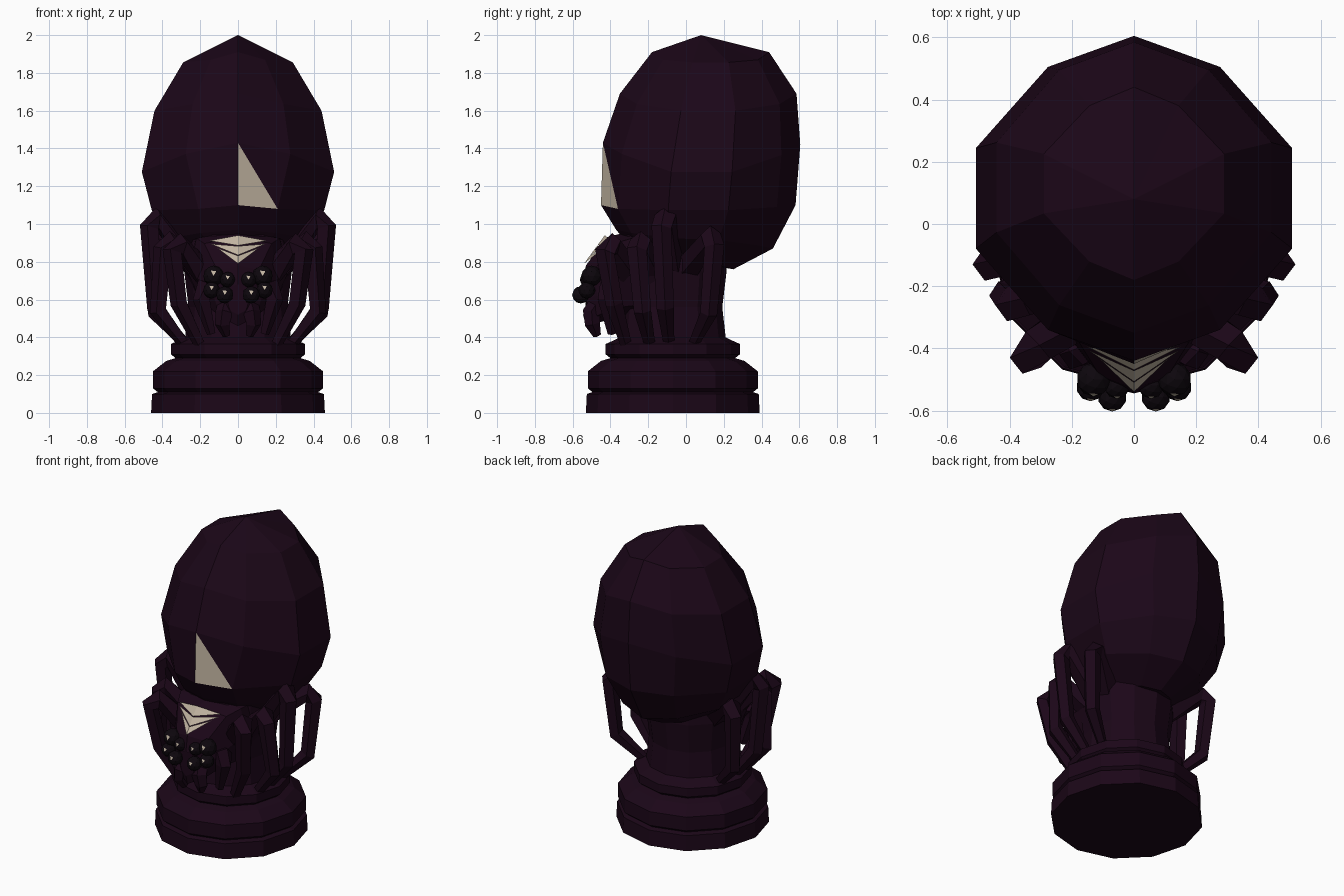
import bpy, bmesh
from math import sin, cos, pi
from mathutils import Vector

if "Cube" in bpy.data.objects:
    bpy.data.objects.remove(bpy.data.objects["Cube"])


def material(name, rgb):
    m = bpy.data.materials.new(name)
    m.diffuse_color = (*rgb, 1)
    m.use_nodes = True
    m.node_tree.nodes["Principled BSDF"].inputs["Base Color"].default_value = m.diffuse_color
    return m


PURPLE = material("dark_purple", (0.011, 0.002, 0.009))
CREAM = material("cream", (0.54, 0.46, 0.36))
BLACK = material("black", (0.004, 0.002, 0.004))


def finish(name, bm, *mats, recalc=True):
    if recalc:
        bmesh.ops.recalc_face_normals(bm, faces=bm.faces)
    me = bpy.data.meshes.new(name)
    bm.to_mesh(me)
    bm.free()
    ob = bpy.data.objects.new(name, me)
    bpy.context.collection.objects.link(ob)
    for m in mats:
        me.materials.append(m)
    return ob


def loft(bm, rings):
    """Skin a list of equal rings and cap both ends."""
    vs = [[bm.verts.new(p) for p in r] for r in rings]
    n = len(vs[0])
    for a, b in zip(vs, vs[1:]):
        for i in range(n):
            j = (i + 1) % n
            bm.faces.new((a[i], a[j], b[j], b[i]))
    bm.faces.new(vs[0])
    bm.faces.new(vs[-1])
    return vs


# pedestal and column: one turned 12-sided profile
profile = [(.46, 0), (.455, .10), (.425, .11), (.45, .13), (.45, .22), (.38, .275),
           (.33, .29), (.355, .31), (.355, .365), (.31, .385), (.28, .40),
           (.262, .56), (.285, .75), (.27, .95)]
bm = bmesh.new()
loft(bm, [[(r * cos(2 * pi * i / 12), -.070 + r * sin(2 * pi * i / 12), z)
           for i in range(12)] for r, z in profile])
finish("pedestal", bm, PURPLE)

# abdomen: ten-sided tilted egg (front y, front z, back y, back z, half width, side z)
egg = [(-.18, 1.91, .44, 1.91, .305, 1.85), (-.35, 1.69, .585, 1.69, .465, 1.59),
       (-.44, 1.43, .605, 1.42, .535, 1.26), (-.45, 1.10, .58, 1.10, .48, 1.07),
       (-.37, .97, .46, .87, .38, .92), (-.28, .86, .25, .76, .22, .80)]
rings = []
for n, (yf, zf, yb, zb, w, zs) in enumerate(egg):
    ring = []
    for i in range(10):
        a = 2 * pi * i / 10
        c = cos(a)
        p = [w * sin(a), (yf + yb) / 2 - (yb - yf) / 2 * c,
             zs + ((zf if c > 0 else zb) - zs) * c * c]
        if i in (1, 4, 6, 9):  # flatter facets beside the keel
            p[0] *= .8 if n == 0 else .88
            p[2] -= .02 if n < 2 else 0
        ring.append(p)
    rings.append(ring)
rings[3][1] = [.21, -.36, 1.08]
rings[3][9] = [-.21, -.36, 1.08]
bm = bmesh.new()
vs = loft(bm, rings)
top = next(f for f in bm.faces if set(f.verts) == set(vs[0]))
bmesh.ops.poke(bm, faces=[top])
peak = next(v for v in bm.verts if all(v not in r for r in vs))
peak.co = (0, .08, 2.0)
# cream marking on one front facet
front = next(f for f in bm.faces
             if {vs[2][0], vs[2][1], vs[3][0], vs[3][1]} == set(f.verts))
bm.faces.remove(front)
bm.faces.new((vs[2][0], vs[3][0], vs[3][1])).material_index = 1
bm.faces.new((vs[2][0], vs[3][1], vs[2][1]))
finish("abdomen", bm, PURPLE, CREAM)

# head: eight-sided keeled loft running forward (y, half width, centre z, half height, keel)
bm = bmesh.new()
rings = []
for y, w, zc, h, keel in [(-.08, .27, .72, .24, 0), (-.30, .26, .73, .23, .02),
                          (-.42, .21, .71, .22, .06), (-.53, .13, .62, .16, .06),
                          (-.545, .06, .60, .08, .02)]:
    ring = []
    for i in range(8):
        a = pi * i / 4
        k = 1.2 if i in (1, 7) else 1
        ring.append((k * w * sin(a), y + keel * abs(sin(a)), zc + k * h * cos(a)))
    rings.append(ring)
loft(bm, rings)
finish("head", bm, PURPLE)

# forehead marking: three cream chevrons lying on the two brow facets
c0, c1 = Vector(rings[2][0]), Vector(rings[3][0])
e0, e1 = Vector(rings[2][1]), Vector(rings[3][1])
off = Vector((0, -.010, .010))
bm = bmesh.new()
for t0, t1, tip, reach in [(0, .36, 0, .85), (.38, .70, .12, .85), (.72, 1.0, .30, .7)]:
    for s in (-1, 1):
        c = c0.lerp(c1, tip)
        pts = [c0.lerp(c1, t0), c0.lerp(c1, t1), c.lerp(e0.lerp(e1, tip), reach)]
        f = bm.faces.new([bm.verts.new((s * (p + off).x, (p + off).y, (p + off).z)) for p in pts])
        f.normal_update()
        if f.normal.y > 0:
            f.normal_flip()
finish("forehead_marking", bm, CREAM, recalc=False)

# eyes with small pale glints
eyes = [(.13, -.50, .725, .055), (.055, -.52, .705, .042),
        (.14, -.525, .65, .045), (.07, -.557, .625, .046)]
for s in (-1, 1):
    for k, (x, y, z, r) in enumerate(eyes):
        side = "left" if s < 0 else "right"
        bm = bmesh.new()
        bmesh.ops.create_icosphere(bm, subdivisions=2, radius=r)
        goal = Vector((0, -1, .2)).normalized()
        max(bm.faces, key=lambda f: f.normal.dot(goal)).material_index = 1
        bmesh.ops.translate(bm, verts=bm.verts, vec=(s * x, y, z))
        finish(f"eye_{side}_{k + 1}", bm, BLACK, CREAM)


def limb(name, path, radii, sides=5):
    """Tapered prism chain along a path, mirrored to the other side."""
    for s in (-1, 1):
        rings = []
        p = [Vector(q) for q in path]
        for i, c in enumerate(p):
            d = Vector((0, 0, 0))
            if i:
                d += (c - p[i - 1]).normalized()
            if i < len(p) - 1:
                d += (p[i + 1] - c).normalized()
            d.normalize()
            u = d.cross(Vector((0, 1, 0))).normalized()
            v = d.cross(u)
            ring = [c + radii[i] * (u * cos(2 * pi * k / sides) + v * sin(2 * pi * k / sides))
                    for k in range(sides)]
            rings.append([(s * q.x, q.y, q.z) for q in ring])
        bm = bmesh.new()
        loft(bm, rings)
        finish(f"{name}_{'left' if s < 0 else 'right'}", bm, PURPLE)


# legs: hip, upper knee, lower knee, ankle, foot
R = (.075, .062, .056, .048, .03)
limb("front_leg", [(.15, -.28, .70), (.31, -.39, .89), (.345, -.43, .85),
                   (.31, -.38, .58), (.19, -.31, .34)], R)
limb("second_leg", [(.18, -.17, .72), (.36, -.24, .90), (.395, -.26, .86),
                    (.42, -.23, .54), (.28, -.19, .36)], R)
limb("third_leg", [(.20, -.08, .74), (.43, -.11, 1.03), (.465, -.13, .98),
                   (.435, -.11, .56), (.29, -.09, .37)], R)
limb("rear_leg", [(.18, -.01, .74), (.42, .13, .93), (.455, .15, .88),
                  (.43, .12, .53), (.28, .04, .37)], R)

# feelers beside the mouth and the two fangs
limb("feeler", [(.11, -.36, .62), (.18, -.41, .66), (.19, -.42, .60), (.14, -.39, .42)],
     (.05, .055, .05, .025))
limb("fang", [(.05, -.45, .60), (.07, -.50, .53), (.08, -.495, .47), (.06, -.47, .41)],
     (.05, .05, .042, .022))
